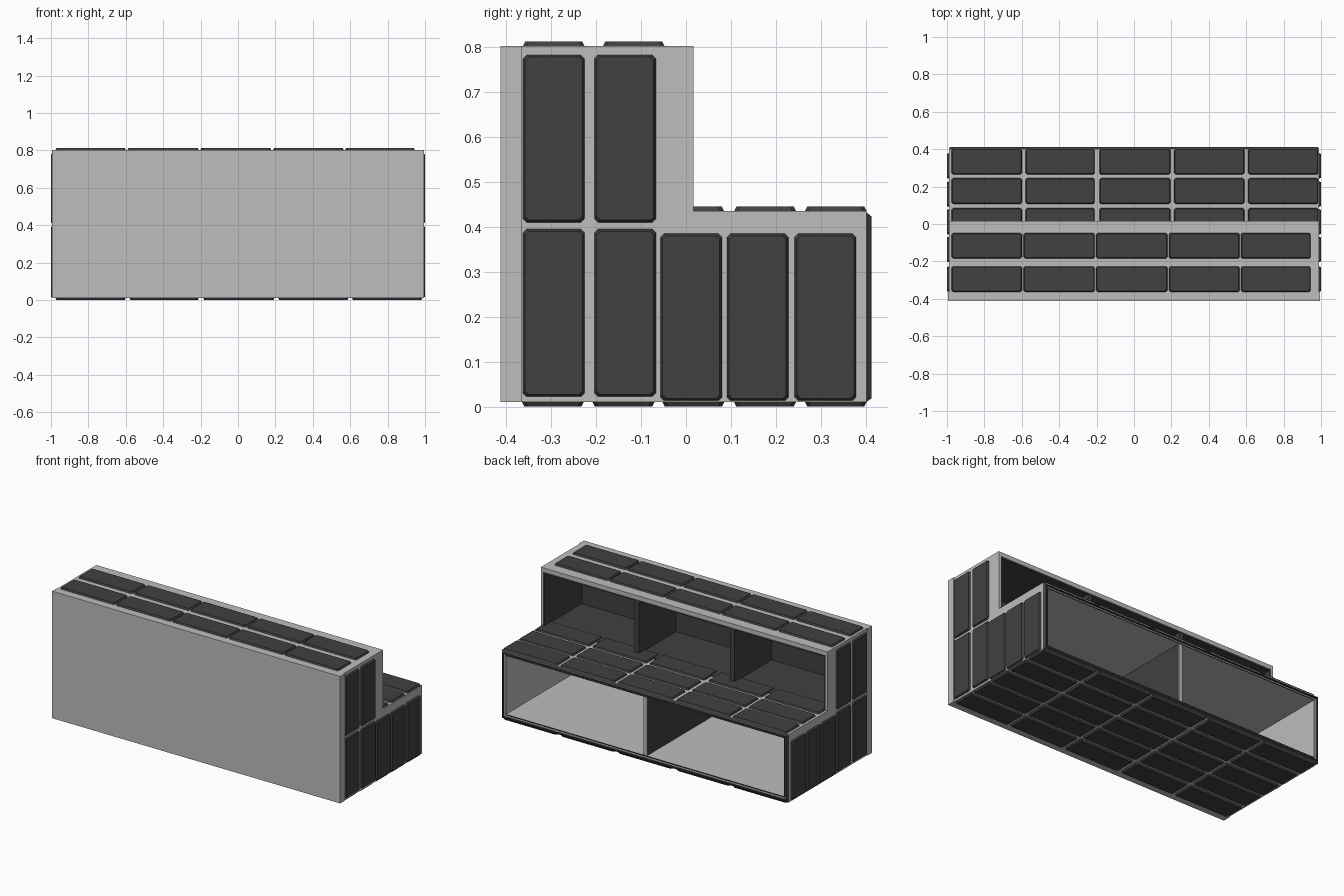
import bpy, bmesh
from mathutils import Vector

if "Cube" in bpy.data.objects:
    bpy.data.objects.remove(bpy.data.objects["Cube"])


def material(name, rgb):
    m = bpy.data.materials.new(name)
    m.diffuse_color = (*rgb, 1)
    m.use_nodes = True
    m.node_tree.nodes["Principled BSDF"].inputs["Base Color"].default_value = m.diffuse_color
    return m


LIGHT = material("light grey", (0.51, 0.51, 0.495))
DARK = material("charcoal", (0.052, 0.052, 0.052))


def finish(name, bm, mat):
    bmesh.ops.recalc_face_normals(bm, faces=bm.faces)
    me = bpy.data.meshes.new(name)
    bm.to_mesh(me)
    bm.free()
    me.materials.append(mat)
    ob = bpy.data.objects.new(name, me)
    bpy.context.collection.objects.link(ob)
    return ob


def add_box(bm, x, y, z):
    verts = bmesh.ops.create_cube(bm, size=1)["verts"]
    for v in verts:
        v.co = Vector([r[0] if c < 0 else r[1] for r, c in zip((x, y, z), v.co)])


def boxes(name, mat, *items):
    bm = bmesh.new()
    for item in items:
        add_box(bm, *item)
    return finish(name, bm, mat)


def add_tile(bm, u, v, base, height, place):
    """Flat tile with clipped corners and a sloped rim."""
    def ring(inset, h):
        a, b, c, d = u[0] + inset, u[1] - inset, v[0] + inset, v[1] - inset
        k = 0.008
        pts = [(a + k, c), (b - k, c), (b, c + k), (b, d - k),
               (b - k, d), (a + k, d), (a, d - k), (a, c + k)]
        return [bm.verts.new(place(p, q, h)) for p, q in pts]
    low, high = ring(0, base), ring(0.005, base + height)
    bm.faces.new(low)
    bm.faces.new(high)
    for i in range(8):
        j = (i + 1) % 8
        bm.faces.new((low[i], low[j], high[j], high[i]))


def tiles(name, cells, base, height, place):
    bm = bmesh.new()
    for u, v in cells:
        add_tile(bm, u, v, base, height, place)
    return finish(name, bm, DARK)


W = 0.99            # half width of the shell
F = -0.413          # front plane
U = 0.017           # rear of the upper cabinet
B = 0.402           # rear of the lower cabinet
Z0, Z1, Z2 = 0.01, 0.435, 0.803
T = 0.03            # wall thickness

# Light shell: front board, floor, counter, ends and roof
boxes("front_board", LIGHT, ((-0.995, 0.995), (F, -0.365), (Z0, Z2)))
boxes("floor", LIGHT, ((-W, W), (-0.365, B), (Z0, Z0 + T)))
boxes("counter", LIGHT, ((-W, W), (-0.365, B), (Z1 - T, Z1)))
boxes("roof", LIGHT, ((-W, W), (-0.365, U), (Z2 - 0.025, Z2)))
for s, side in ((-1, "left"), (1, "right")):
    x = sorted((s * W, s * (W - T)))
    boxes(side + "_lower_end", LIGHT, (x, (-0.365, B), (Z0 + T, Z1 - T)))
    x = sorted((s * W, s * (W - 0.015)))
    boxes(side + "_upper_end", LIGHT, (x, (-0.365, U), (Z1, Z2 - 0.025)))

# Dark lining and dividers of the upper shelves
L = W - 0.015
boxes("upper_lining", DARK,
      ((-L, L), (-0.365, -0.35), (Z1, Z2 - 0.025)),
      ((-L, L), (-0.35, U), (Z2 - 0.035, Z2 - 0.025)),
      ((-L, L), (-0.35, U - 0.005), (Z1, Z1 + 0.006)),
      ((-L, -L + 0.01), (-0.35, U), (Z1, Z2 - 0.035)),
      ((L - 0.01, L), (-0.35, U), (Z1, Z2 - 0.035)))
boxes("upper_dividers", DARK,
      *[((c - 0.016, c + 0.016), (-0.35, U - 0.002), (Z1, Z2 - 0.035)) for c in (-0.33, 0.33)])
boxes("lower_divider", DARK, ((-0.012, 0.012), (-0.365, B - 0.005), (Z0 + T, Z1 - T)))
boxes("divider_edge", LIGHT, ((-0.012, 0.012), (B - 0.005, B), (Z0 + T, Z1 - T)))


# Raised dark trim around the lower opening, sloped outwards
def trim(name, hx, za, zb, width, y, depth):
    bm = bmesh.new()

    def loop(i, yy):
        return [bm.verts.new((px, yy, pz)) for px, pz in
                ((-hx + i, za + i), (hx - i, za + i), (hx - i, zb - i), (-hx + i, zb - i))]
    loops = [loop(0, y), loop(width * 0.6, y + depth), loop(width, y + depth), loop(width, y)]
    for k in range(4):
        a, b = loops[k], loops[(k + 1) % 4]
        for i in range(4):
            j = (i + 1) % 4
            bm.faces.new((a[i], a[j], b[j], b[i]))
    return finish(name, bm, DARK)


trim("outer_trim", W, Z0, Z1 - 0.003, 0.014, B, 0.011)
trim("inner_trim", W - 0.024, Z0 + 0.024, Z1 - 0.024, 0.006, B, 0.003)

# Tiles on the flat surfaces
XS = [(-0.975, -0.6), (-0.58, -0.21), (-0.185, 0.195), (0.215, 0.59), (0.61, 0.985)]
ROOF_XS = [(-0.975, -0.6), (-0.59, -0.21), (-0.202, 0.178), (0.187, 0.565), (0.572, 0.945)]
ROWS = [(-0.365, -0.228), (-0.208, -0.07), (-0.052, 0.085), (0.107, 0.245), (0.265, 0.402)]
flat = lambda p, q, h: (p, q, h)
tiles("roof_tiles", [(x, y) for x in ROOF_XS for y in ((-0.363, -0.226), (-0.185, -0.048))],
      Z2, 0.01, flat)
tiles("counter_tiles", [(x, y) for x in XS for y in ROWS[2:]], Z1, 0.01, flat)
tiles("underside_tiles", [(x, y) for x in XS for y in ROWS], -Z0, 0.01,
      lambda p, q, h: (p, q, -h))

# Tiles on both ends
SIDE = [((y, y + 0.137), z) for y in (-0.363, -0.204) for z in ((0.022, 0.395), (0.41, 0.783))]
SIDE += [((y, y + 0.137), (0.013, 0.385)) for y in (-0.057, 0.091, 0.242)]
for s, side in ((-1, "left"), (1, "right")):
    tiles(side + "_tiles", SIDE, W, 0.01, lambda p, q, h, s=s: (s * h, p, q))
